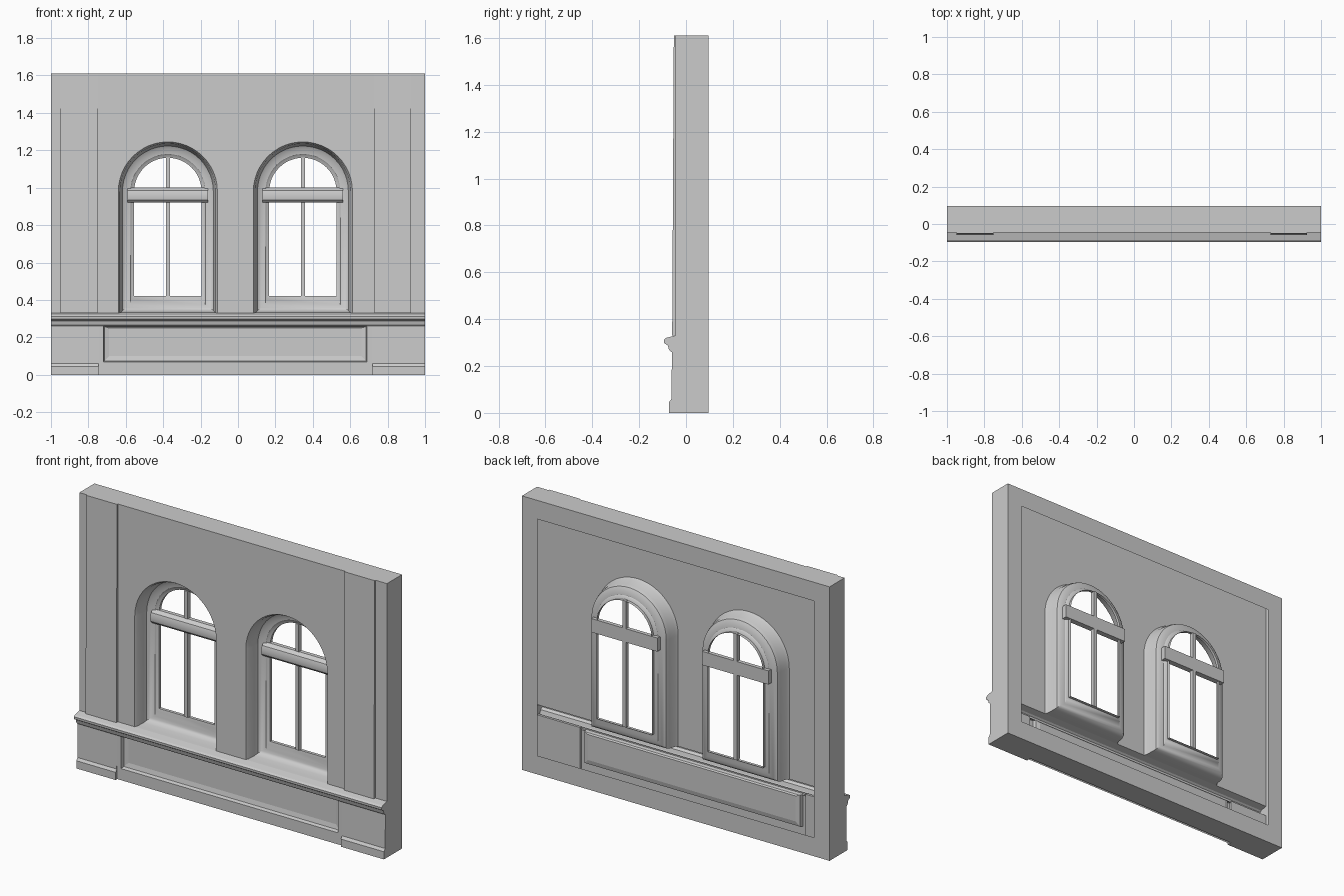
import bpy, bmesh, math

if "Cube" in bpy.data.objects:
    bpy.data.objects.remove(bpy.data.objects["Cube"])

H, BACK, FRONT = 1.61, 0.095, -0.045     # height, rear plane, wall plane
LEDGE = 0.33                             # top of the ledge
WINDOWS = (-0.375, 0.347)                # window centres


def make(name, build, smooth=False):
    bm = bmesh.new()
    build(bm)
    bmesh.ops.remove_doubles(bm, verts=bm.verts, dist=1e-5)
    bmesh.ops.recalc_face_normals(bm, faces=bm.faces)
    me = bpy.data.meshes.new(name)
    bm.to_mesh(me)
    bm.free()
    ob = bpy.data.objects.new(name, me)
    bpy.context.collection.objects.link(ob)
    if smooth:
        bpy.context.view_layer.objects.active = ob
        ob.select_set(True)
        bpy.ops.object.shade_smooth_by_angle(angle=math.radians(35))
        ob.select_set(False)
    return ob


def face(bm, pts):
    return bm.faces.new([bm.verts.new(p) for p in pts])


def loft(bm, rings, cap=False):
    """Join closed rings of equal length with quads."""
    vs = [[bm.verts.new(p) for p in r] for r in rings]
    n = len(vs[0])
    for a, b in zip(vs, vs[1:]):
        for i in range(n):
            j = (i + 1) % n
            bm.faces.new((a[i], a[j], b[j], b[i]))
    if cap:
        bm.faces.new(vs[-1])


def rect(x0, x1, z0, z1, y):
    return [(x0, y, z0), (x1, y, z0), (x1, y, z1), (x0, y, z1)]


def prism(name, profile, x0, x1, smooth=False):
    """Extrude a (y, z) profile along x, with closed ends."""
    def build(bm):
        loft(bm, [[(x, y, z) for y, z in profile] for x in (x0, x1)])
        for x in (x0, x1):
            face(bm, [(x, y, z) for y, z in profile])
    return make(name, build, smooth)


def box(name, x0, x1, y0, y1, z0, z1):
    return prism(name, [(y0, z0), (y1, z0), (y1, z1), (y0, z1)], x0, x1)


def arch(cx, r, zb, y, n=24):
    """Round-headed outline, from bottom left over the arch to bottom right."""
    zs = 0.98
    arc = [(cx - r * math.cos(math.pi * i / n), y, zs + r * math.sin(math.pi * i / n))
           for i in range(n + 1)]
    return [(cx - r, y, zb)] + arc + [(cx + r, y, zb)]


# front wall: one sheet notched by the two arched openings
def wall(bm):
    pts = [(-1, FRONT, LEDGE)]
    for cx in WINDOWS:
        pts += arch(cx, 0.265, LEDGE, FRONT)
    face(bm, pts + [(1, FRONT, LEDGE), (1, FRONT, H), (-1, FRONT, H)])


make("front_wall", wall)


# outer sides and rear flange, open in the middle
def shell(bm):
    loft(bm, [rect(-1, 1, 0, H, FRONT), rect(-1, 1, 0, H, BACK),
              rect(-0.9, 0.9, 0.11, H - 0.11, BACK)])


make("side_shell", shell)

# shallow pilasters, leaning slightly out at the foot
for side, x0, x1 in (("left", -0.95, -0.75), ("right", 0.73, 0.925)):
    prism("pilaster_" + side,
          [(FRONT, LEDGE), (-0.059, LEDGE), (-0.052, H), (FRONT, H)], x0, x1)

# pedestals at the foot of the pilasters
for side, x0, x1 in (("left", -1, -0.745), ("right", 0.72, 1)):
    prism("pedestal_" + side,
          [(FRONT, 0), (-0.073, 0), (-0.073, 0.045), (-0.062, 0.06),
           (-0.06, 0.27), (FRONT, 0.27)], x0, x1)


# base with a sunken panel
def base(bm):
    loft(bm, [rect(-0.745, 0.72, 0, 0.27, -0.058),
              rect(-0.72, 0.69, 0.068, 0.262, -0.058),
              rect(-0.715, 0.685, 0.074, 0.258, -0.038),
              rect(-0.69, 0.66, 0.10, 0.25, -0.032)], cap=True)


make("base_panel", base)


# moulded ledge, open behind
def ledge(bm):
    prof = [(FRONT, 0.26), (-0.064, 0.26), (-0.072, 0.268), (-0.078, 0.288),
            (-0.094, 0.298), (-0.095, 0.312), (-0.085, 0.32), (FRONT, LEDGE)]
    for a, b in zip(prof, prof[1:]):
        face(bm, [(-1, *a), (1, *a), (1, *b), (-1, *b)])
    for x in (-1, 1):
        face(bm, [(x, *p) for p in prof])


make("ledge", ledge)

# windows: deep rounded reveal, transom and glazing bars
REVEAL = [(0.265, 0.33, FRONT), (0.256, 0.332, -0.03), (0.25, 0.335, 0.015),
          (0.243, 0.343, 0.035), (0.225, 0.358, 0.046), (0.20, 0.375, 0.05),
          (0.195, 0.405, 0.055), (0.18, 0.42, 0.06), (0.18, 0.42, 0.078)]
for side, cx in zip(("left", "right"), WINDOWS):
    make("window_reveal_" + side,
         lambda bm: loft(bm, [arch(cx, r, zb, y) for r, zb, y in REVEAL]), True)
    prism("transom_" + side,
          [(0.078, 0.92), (0.045, 0.92), (0.03, 0.935), (0.026, 0.96),
           (0.034, 0.985), (0.055, 1.0), (0.078, 1.0)], cx - 0.215, cx + 0.215, True)
    box("glazing_bar_lower_" + side, cx - 0.011, cx + 0.011, 0.052, 0.078, 0.42, 0.92)
    box("glazing_bar_upper_" + side, cx - 0.011, cx + 0.011, 0.052, 0.078, 1.0, 1.162)
